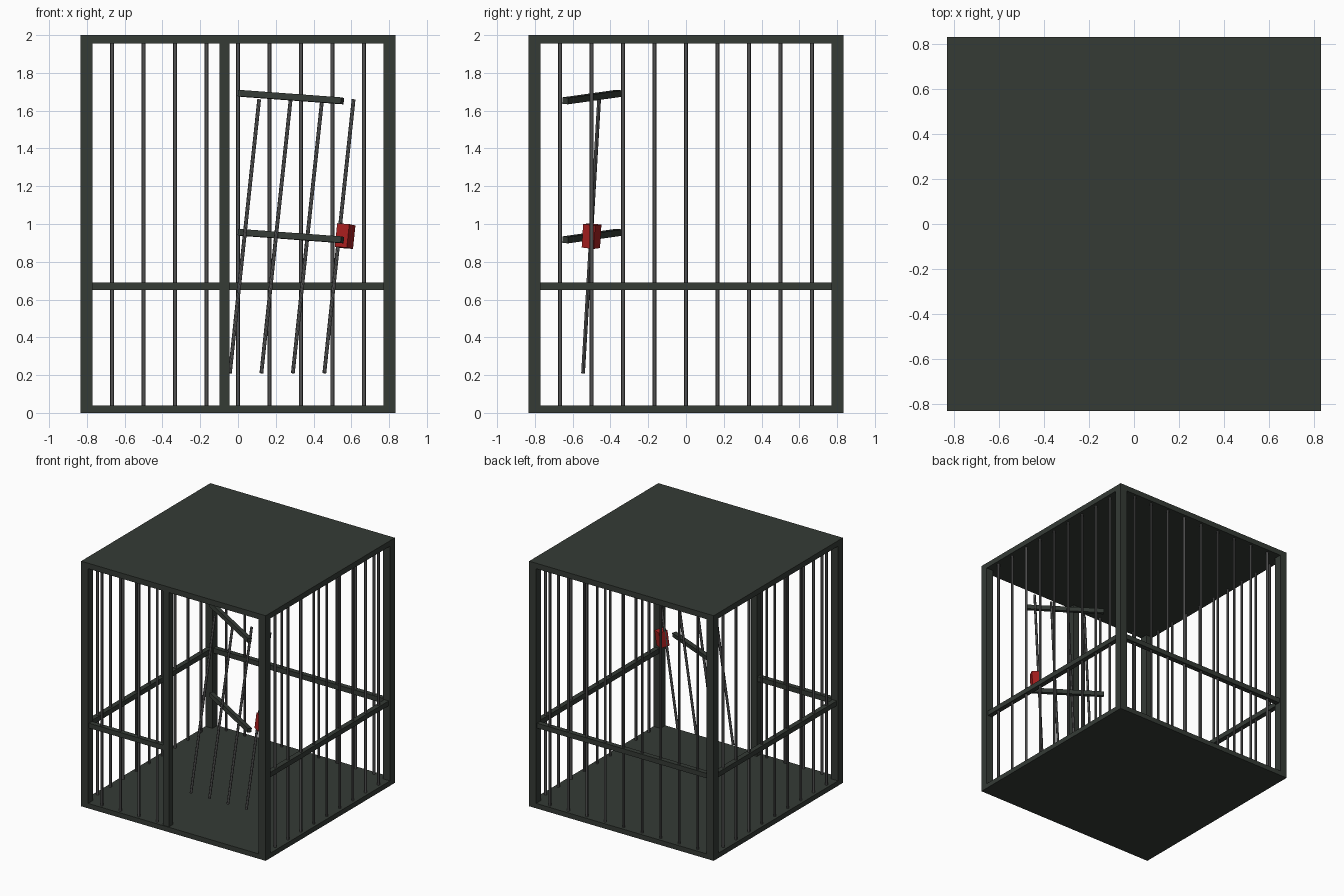
import bpy
from mathutils import Matrix, Vector

cube = bpy.data.objects.get("Cube")
if cube:
    bpy.data.objects.remove(cube, do_unlink=True)


def material(name, color):
    m = bpy.data.materials.new(name)
    m.use_nodes = True
    m.diffuse_color = (*color, 1)
    m.node_tree.nodes["Principled BSDF"].inputs["Base Color"].default_value = (*color, 1)
    return m


frame_mat = material("dark green paint", (0.035, 0.043, 0.036))
bar_mat = material("grey steel", (0.08, 0.08, 0.08))
lock_mat = material("red lock", (0.39, 0.013, 0.013))


def box(name, center, size, mat, basis=Matrix.Identity(3)):
    bpy.ops.mesh.primitive_cube_add(size=1)
    ob = bpy.context.object
    ob.name = name
    ob.data.materials.append(mat)
    ob.matrix_world = (Matrix.Translation(center) @ basis.to_4x4()
                       @ Matrix.Diagonal((*size, 1)))
    return ob


def bar(name, start, end, radius=0.01):
    a, b = Vector(start), Vector(end)
    bpy.ops.mesh.primitive_cylinder_add(vertices=12, radius=radius, depth=(b - a).length,
                                        location=(a + b) / 2,
                                        rotation=(b - a).to_track_quat('Z', 'Y').to_euler())
    ob = bpy.context.object
    ob.name = name
    ob.data.materials.append(bar_mat)
    bpy.ops.object.shade_smooth_by_angle()


HALF, POST = 0.833, 0.063
FLOOR, ROOF = 0.04, 1.955
EDGE = HALF - POST / 2
STEP = 1 / 6
RAIL_Z = 0.67
MID_X = -0.071
MID_Z, TALL = (FLOOR + ROOF) / 2, ROOF - FLOOR

# Floor, roof and posts
box("floor", (0, 0, FLOOR / 2), (2 * HALF, 2 * HALF, FLOOR), frame_mat)
box("roof", (0, 0, (ROOF + 2) / 2), (2 * HALF, 2 * HALF, 2 - ROOF), frame_mat)
for sx in (-1, 1):
    for sy in (-1, 1):
        box("corner_post", (sx * EDGE, sy * EDGE, MID_Z), (POST, POST, TALL), frame_mat)
box("door_post", (MID_X, -EDGE, MID_Z), (0.052, 0.052, TALL), frame_mat)

# Horizontal rails, with the doorway left open
span, thick = 2 * (HALF - POST), 0.04
for sx in (-1, 1):
    box("side_rail", (sx * EDGE, 0, RAIL_Z), (thick, span, thick), frame_mat)
box("back_rail", (0, EDGE, RAIL_Z), (span, thick, thick), frame_mat)
box("front_rail", ((MID_X - span / 2) / 2, -EDGE, RAIL_Z),
    (MID_X + span / 2, thick, thick), frame_mat)

# Upright bars on every wall
for i in range(-4, 5):
    p = i * STEP
    walls = [("left_bar", EDGE, p), ("right_bar", -EDGE, p), ("back_bar", p, EDGE)]
    if p < MID_X:
        walls.append(("front_bar", p, -EDGE))
    for name, x, y in walls:
        bar(name, (x, y, FLOOR), (x, y, ROOF))

# Broken door: slanted loose bars, two crossbars and the lock
for i in range(4):
    bar("door_bar", (-0.043 + i * STEP, -0.545, 0.21), (0.112 + i * STEP, -0.46, 1.66))

across = Vector((0.545, -0.285, -0.04))
length = across.length
across.normalize()
up = Vector((0.155, 0.085, 1.45))
up = (up - across * up.dot(across)).normalized()
tilt = Matrix((across, up.cross(across), up)).transposed()
for z in (1.672, 0.936):
    box("door_crossbar", (0.28, -0.497, z), (length, 0.034, 0.034), frame_mat, tilt)
box("door_lock", (0.567, -0.5, 0.936), (0.072, 0.072, 0.125), lock_mat, tilt)
